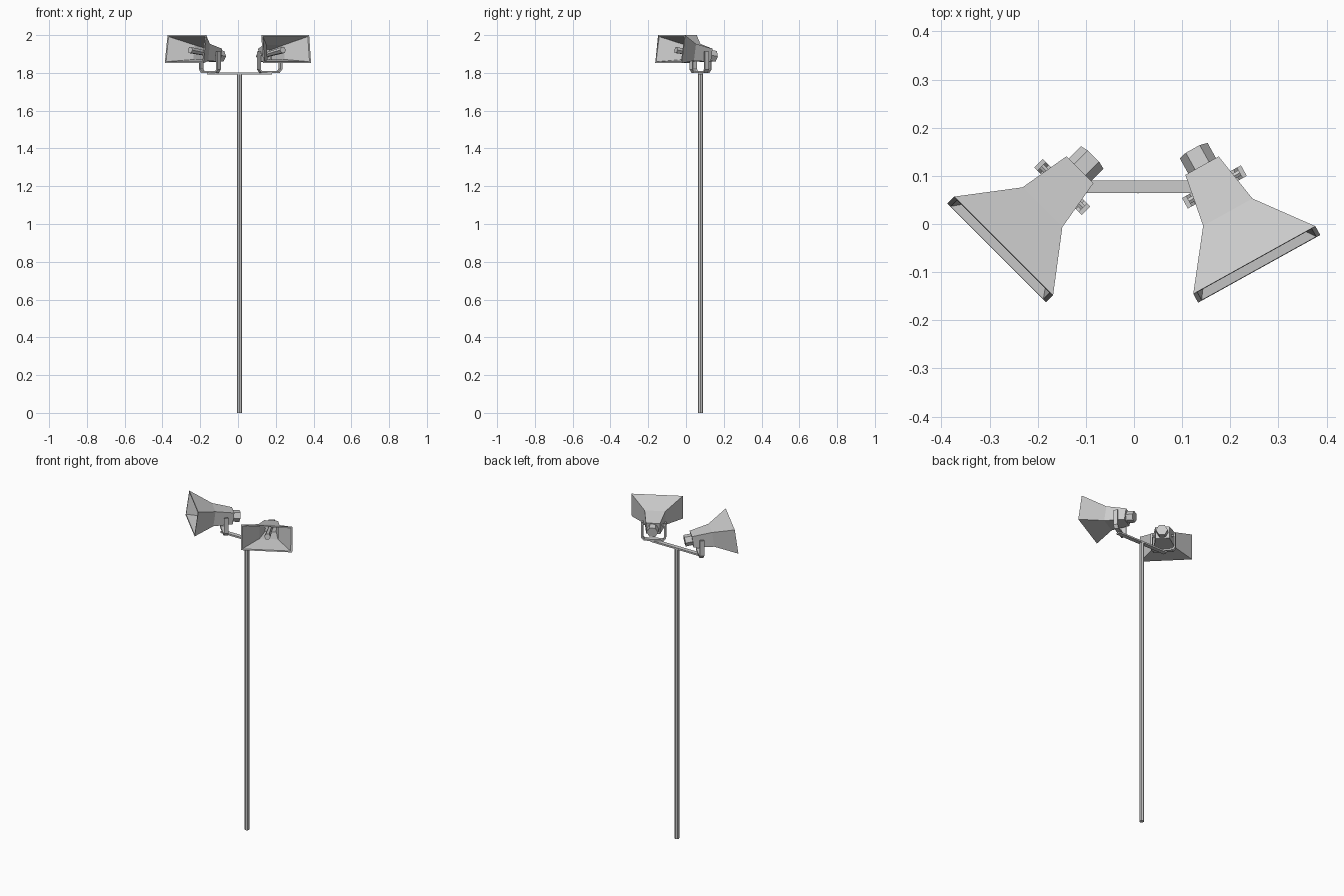
import bpy, bmesh
from math import radians, pi
from mathutils import Matrix, Vector

if "Cube" in bpy.data.objects:
    bpy.data.objects.remove(bpy.data.objects["Cube"])


def new_object(name, bm, matrix=Matrix()):
    bm.transform(matrix)
    bmesh.ops.recalc_face_normals(bm, faces=bm.faces)
    mesh = bpy.data.meshes.new(name)
    bm.to_mesh(mesh)
    bm.free()
    ob = bpy.data.objects.new(name, mesh)
    bpy.context.collection.objects.link(ob)
    return ob


def loft(name, rings, matrix=Matrix()):
    """Skin a list of equal-length point rings and cap both ends."""
    bm = bmesh.new()
    vs = [[bm.verts.new(p) for p in ring] for ring in rings]
    n = len(vs[0])
    for a, b in zip(vs, vs[1:]):
        for i in range(n):
            j = (i + 1) % n
            bm.faces.new((a[i], a[j], b[j], b[i]))
    bm.faces.new(vs[0])
    bm.faces.new(vs[-1])
    return new_object(name, bm, matrix)


def rect(d, w, h):
    return [(sx * w / 2, d, sz * h / 2) for sx, sz in ((-1, -1), (1, -1), (1, 1), (-1, 1))]


def prism(name, r1, r2, start, end, sides, matrix=Matrix(), phase=0.0):
    """Tapered prism between two points."""
    a, b = Vector(start), Vector(end)
    bm = bmesh.new()
    bmesh.ops.create_cone(bm, cap_ends=True, segments=sides, radius1=r1, radius2=r2,
                          depth=(b - a).length, matrix=Matrix.Rotation(phase, 4, 'Z'))
    rot = (b - a).to_track_quat('Z', 'Y').to_matrix().to_4x4()
    return new_object(name, bm, matrix @ Matrix.Translation((a + b) / 2) @ rot)


# pole and crossbar
prism("pole", 0.0135, 0.0135, (0.008, 0.077, 0), (0.008, 0.077, 1.792), 8)
bm = bmesh.new()
bmesh.ops.create_cube(bm, size=1, matrix=Matrix.Translation((0.008, 0.077, 1.796))
                      @ Matrix.Diagonal((0.345, 0.026, 0.010, 1)))
new_object("crossbar", bm)


def speaker(side, yaw, mouth, yoke_xy):
    turn = Matrix.Rotation(radians(yaw), 4, 'Z')
    m = (Matrix.Translation((mouth[0], mouth[1], 1.9255)) @ turn
         @ Matrix.Rotation(radians(-8), 4, 'X'))

    # flared horn: outside skin, lip, then inside skin down to the throat
    loft(side + "_horn", [rect(*s) for s in (
        (0.232, 0.079, 0.070), (0.119, 0.117, 0.090), (0, 0.290, 0.150),
        (0, 0.272, 0.134), (0.117, 0.104, 0.077), (0.222, 0.062, 0.054))], m)

    # driver at the back, reflector inside the mouth
    prism(side + "_driver", 0.033, 0.033, (0, 0.215, 0), (0, 0.273, 0), 6, m, pi / 2)
    prism(side + "_reflector", 0.013, 0.018, (0, 0.225, 0), (0, 0.035, 0), 6, m, pi / 2)

    # upright U bracket with clipped corners
    y = Matrix.Translation((yoke_xy[0], yoke_xy[1], 1.800)) @ turn
    half = [(0.070, 0.112), (0.070, 0.018), (0.055, 0)]
    inner = [(0.052, 0.010), (0.060, 0.020), (0.060, 0.112)]
    outline = half + [(-x, z) for x, z in reversed(half)]
    outline += [(-x, z) for x, z in reversed(inner)] + inner
    loft(side + "_bracket", [[(x, d, z) for x, z in outline] for d in (-0.0125, 0.0125)], y)

    # pivot bolts
    for s in (-1, 1):
        prism(side + "_pivot_bolt", 0.007, 0.007, (s * 0.040, 0, 0.097),
              (s * 0.065, 0, 0.097), 6, y)


speaker("left", -45, (-0.278, -0.053), (-0.149, 0.077))
speaker("right", 29, (0.255, -0.084), (0.167, 0.077))
